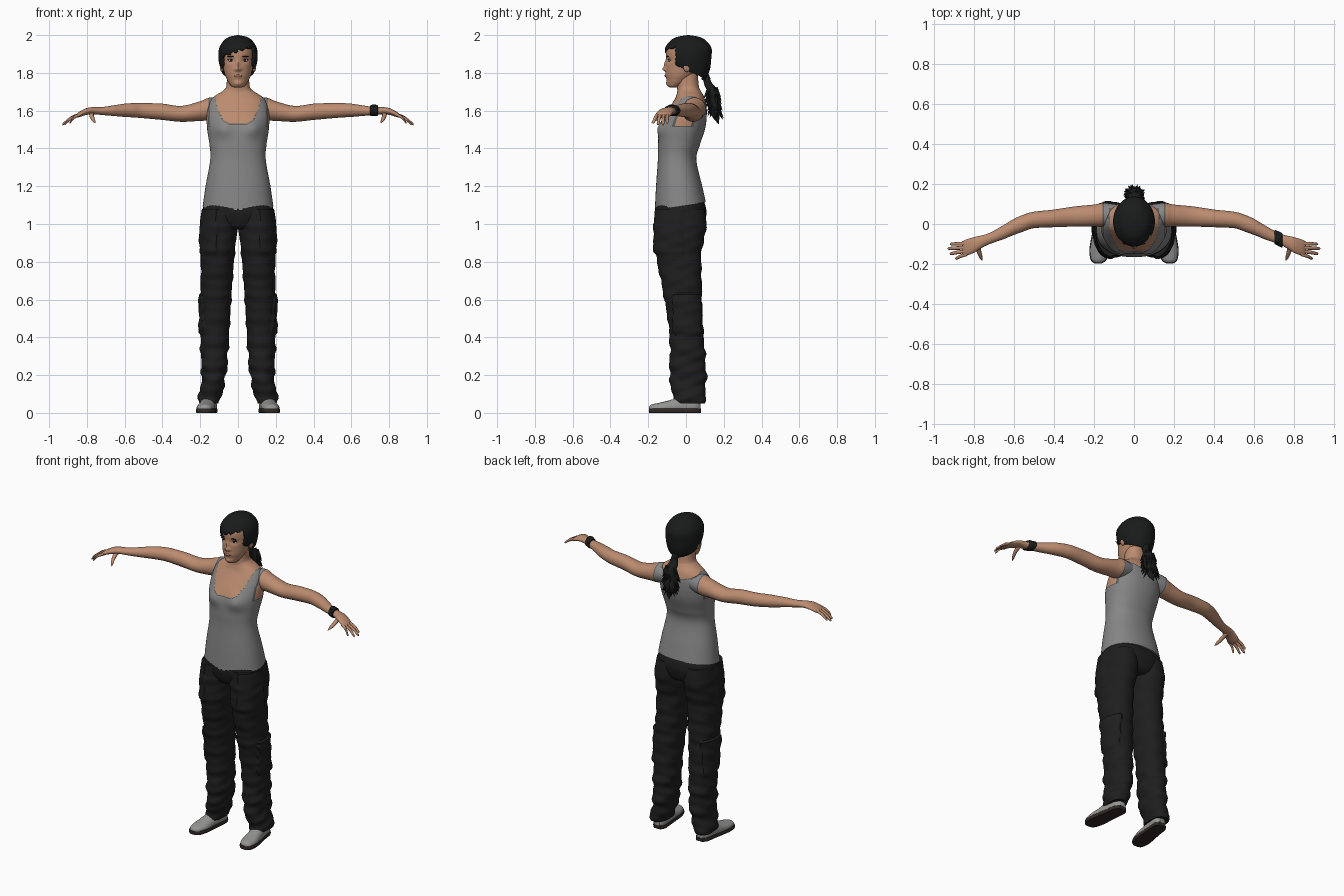
import bpy, bmesh, math, random
from mathutils import Vector, Matrix

if "Cube" in bpy.data.objects:
    bpy.data.objects.remove(bpy.data.objects["Cube"])
random.seed(4)


def material(name, r, g, b):
    m = bpy.data.materials.new(name)
    m.use_nodes = True
    m.diffuse_color = (r, g, b, 1)
    bsdf = next(n for n in m.node_tree.nodes if n.type == 'BSDF_PRINCIPLED')
    bsdf.inputs["Base Color"].default_value = (r, g, b, 1)
    bsdf.inputs["Roughness"].default_value = 0.8
    return m


skin = material("skin", .50, .26, .16)
grey = material("shirt grey", .24, .24, .24)
trim = material("shirt trim", .11, .11, .11)
cloth = material("trouser black", .013, .013, .013)
black = material("hair black", .010, .011, .011)
shoe_grey = material("shoe grey", .30, .30, .29)
sole_brown = material("sole dark", .03, .022, .018)
white = material("eye white", .55, .52, .48)
lip = material("lip", .36, .15, .10)


def finish(name, bm, mats, rule=None, mirror=False):
    bmesh.ops.recalc_face_normals(bm, faces=bm.faces)
    if rule:
        for f in bm.faces:
            f.material_index = rule(f.calc_center_median())
    mesh = bpy.data.meshes.new(name)
    bm.to_mesh(mesh)
    bm.free()
    for m in mats:
        mesh.materials.append(m)
    mesh.shade_smooth()
    mesh.set_sharp_from_angle(angle=0.8)
    ob = bpy.data.objects.new(name, mesh)
    bpy.context.collection.objects.link(ob)
    if mirror:
        ob.modifiers.new("mirror", 'MIRROR').use_axis[0] = True
    return ob


def spline(stations, steps):
    """Catmull-Rom resampling of the loft stations."""
    out = []
    last = len(stations) - 1
    for i in range(last):
        p = [stations[max(0, min(last, i + k))] for k in (-1, 0, 1, 2)]
        for s in range(steps):
            t = s / steps
            out.append([b + t * (c - a) / 2 + t * t * (2 * a - 5 * b + 4 * c - d) / 2
                        + t ** 3 * (3 * b - a - 3 * c + d) / 2 for a, b, c, d in zip(*p)])
    return out + [list(stations[-1])]


def loft(name, stations, mats, axis='z', n=32, steps=6, power=2, shape=None,
         rule=None, keep=None, mirror=False):
    """Oval rings along an axis: (position, centre, centre, radius, radius)."""
    bm = bmesh.new()
    rings = []
    for t, c1, c2, r1, r2 in spline(stations, steps):
        ring = []
        for k in range(n):
            a = math.tau * k / n
            u, v = (math.copysign(abs(w) ** (2 / power), w) for w in (math.cos(a), math.sin(a)))
            u, v = c1 + max(r1, .001) * u, c2 + max(r2, .001) * v
            co = Vector({'z': (u, v, t), 'x': (t, u, v), 'y': (u, t, v)}[axis])
            ring.append(bm.verts.new(shape(co) if shape else co))
        rings.append(ring)
    for lo, hi in zip(rings, rings[1:]):
        for k in range(n):
            j = (k + 1) % n
            bm.faces.new((lo[k], lo[j], hi[j], hi[k]))
    bm.faces.new(rings[0])
    bm.faces.new(rings[-1])
    if keep:
        gone = [f for f in bm.faces if not keep(f.calc_center_median())]
        bmesh.ops.delete(bm, geom=gone, context='FACES')
    return finish(name, bm, mats, rule, mirror)


def ball(name, centre, radii, mat, mirror=False):
    bm = bmesh.new()
    bmesh.ops.create_uvsphere(bm, u_segments=16, v_segments=10, radius=1)
    bm.transform(Matrix.Translation(centre) @ Matrix.Diagonal((*radii, 1)))
    return finish(name, bm, [mat], mirror=mirror)


def bump(co, centre, radii, push):
    d = sum(((a - b) / r) ** 2 for a, b, r in zip(co, centre, radii))
    return co + Vector(push) * math.exp(-d)


# Tank top and skin: scooped neck, shoulder straps, open armholes
def covered(p, m):
    x = abs(p.x)
    neck = 1.53 + .13 * (x / .12) ** 4 if p.y < .02 else 1.635 + .03 * (x / .12) ** 2
    scoop = x < .122 + m and p.z > neck - m
    return p.z < 1.52 - m or (x < .157 - m and not scoop)


def top_colour(p):
    return 1 if covered(p, .007) else 2 if covered(p, 0) else 0


def torso_shape(co):
    if co.y < -.04:
        for s in (-1, 1):
            co = bump(co, (s * .075, -.12, 1.505), (.05, .1, .045), (s * .004, -.02, 0))
    if co.z < 1.25:
        co.z += .15 * co.y * (1.25 - co.z) / .15
    return co


loft("torso", [
    (1.10, 0, -.03, .187, .135), (1.2, 0, -.037, .172, .122), (1.34, 0, -.047, .147, .102),
    (1.42, 0, -.037, .151, .111), (1.5, 0, -.02, .163, .12), (1.56, 0, -.006, .166, .115),
    (1.62, 0, .012, .16, .097), (1.66, 0, .02, .142, .08), (1.685, 0, .02, .112, .07),
    (1.705, 0, .016, .08, .062), (1.73, 0, .01, .062, .058), (1.80, 0, .005, .058, .057)],
    [skin, grey, trim], n=96, steps=10, power=2.2, shape=torso_shape, rule=top_colour)

# Arms and hands
loft("arm", [
    (.09, .04, 1.615, .058, .05), (.15, .045, 1.609, .06, .06), (.2, .042, 1.598, .055, .052),
    (.3, .037, 1.583, .05, .042), (.4, .028, 1.594, .044, .043), (.5, .02, 1.6, .041, .04),
    (.55, .005, 1.602, .042, .038), (.6, -.015, 1.602, .04, .035), (.66, -.045, 1.6, .034, .028),
    (.72, -.072, 1.598, .028, .021), (.76, -.088, 1.6, .031, .019), (.8, -.105, 1.596, .039, .018),
    (.84, -.118, 1.58, .04, .014), (.858, -.122, 1.57, .034, .008)],
    [skin, grey, trim], axis='x', n=48, steps=8, rule=top_colour, mirror=True)
for name, y0, x1, y1, z1 in [("ring", -.118, .93, -.122, 1.526), ("index", -.15, .893, -.172, 1.535),
                             ("middle", -.135, .92, -.148, 1.527), ("little", -.098, .918, -.1, 1.535)]:
    mid = (.84 + x1) / 2
    loft(name + "_finger", [
        (.83, y0, 1.582, .009, .009), (mid, (y0 + y1) / 2, (1.595 + z1) / 2, .009, .009),
        (x1 - .006, y1, z1 + .005, .007, .007), (x1, y1, z1, .001, .001)],
        [skin], axis='x', n=10, steps=4, mirror=True)
loft("thumb", [(-.09, .775, 1.592, .012, .012), (-.13, .775, 1.573, .012, .012),
               (-.165, .765, 1.55, .009, .009), (-.182, .757, 1.537, .002, .002)],
     [skin], axis='y', n=10, steps=4, mirror=True)
loft("wristband", [(.70, -.064, 1.6, .033, .026), (.705, -.066, 1.6, .036, .029),
                   (.735, -.08, 1.601, .037, .029), (.74, -.082, 1.601, .034, .026)],
     [black], axis='x', n=24, steps=3)
ball("watch_face", (.72, -.075, 1.625), (.018, .02, .008), black)


# Trousers with creases and raised cargo pockets
def leg_shape(co):
    x, y, z = co
    out = Vector((x - .12, y, 0)).normalized()
    crease = .003 * math.sin(z * 55 + y * 22 + x * 9) + .002 * math.sin(z * 97 - y * 40)
    if z < 1.0:
        co = co + out * crease * (1.5 if z < .35 else .8)
    side_pocket = .42 < z < .63 and -.068 < y < .075 and x > .13
    front_pocket = .85 < z < 1.09 and -.2 < y < -.02 and x > .11
    if side_pocket or front_pocket:
        co = co + out * (.012 if side_pocket and z > .58 else .009)
    return co


loft("trouser_leg", [
    (1.08, .095, -.03, .088, .128), (.98, .1, -.028, .096, .136), (.85, .107, -.04, .09, .122),
    (.7, .113, -.025, .084, .108), (.6, .117, -.015, .081, .1), (.45, .122, 0, .077, .091),
    (.3, .125, .008, .071, .094), (.2, .128, .01, .064, .098), (.12, .14, .014, .06, .09),
    (.075, .152, .015, .06, .087), (.05, .155, .015, .054, .082)],
    [cloth], n=64, steps=12, power=2.2, shape=leg_shape, mirror=True)
loft("trouser_seat", [(.97, 0, -.025, .09, .09), (.99, 0, -.026, .14, .118),
                      (1.05, 0, -.028, .184, .136), (1.1, 0, -.03, .183, .132),
                      (1.14, 0, -.033, .165, .115)], [cloth], n=48, steps=5, power=2.3)

# Shoes
shoe = [(-.195, .178, .022, .012, .01), (-.18, .177, .025, .034, .02), (-.13, .172, .026, .047, .03),
        (-.07, .165, .03, .045, .042), (-.02, .158, .035, .042, .055), (.05, .15, .035, .038, .05),
        (.078, .148, .03, .018, .03)]
loft("shoe", shoe, [shoe_grey], axis='y', shape=lambda c: Vector((c.x, c.y, max(c.z, .015))), mirror=True)
loft("shoe_sole", [(y * 1.01, x, .011, rx + .004, .04) for y, x, z, rx, rz in shoe], [sole_brown],
     axis='y', shape=lambda c: Vector((c.x, c.y, min(.022, max(c.z, 0)))), mirror=True)


# Head with modelled nose, brow, eye sockets, mouth and chin
def face_shape(co):
    if co.y > -.02:
        return co
    for s in (-1, 1):
        co = bump(co, (s * .037, -.1, 1.866), (.02, .05, .014), (0, .009, 0))
        co = bump(co, (s * .013, -.11, 1.818), (.009, .05, .008), (0, -.006, 0))
    co = bump(co, (0, -.11, 1.82), (.012, .05, .012), (0, -.016, 0))
    co = bump(co, (0, -.11, 1.845), (.009, .05, .02), (0, -.009, 0))
    co = bump(co, (0, -.11, 1.784), (.024, .05, .012), (0, -.005, 0))
    return bump(co, (0, -.1, 1.742), (.025, .05, .014), (0, -.008, 0))


loft("head", [
    (1.722, 0, -.068, .012, .012), (1.728, 0, -.064, .032, .028), (1.745, 0, -.05, .047, .048),
    (1.765, 0, -.038, .058, .064), (1.79, 0, -.026, .069, .08), (1.83, 0, -.005, .079, .102),
    (1.87, 0, .005, .084, .111), (1.92, 0, .01, .086, .114), (1.96, 0, .012, .072, .095),
    (1.985, 0, .012, .045, .06)], [skin], n=80, steps=8, shape=face_shape)
ball("ear", (.086, .005, 1.835), (.01, .02, .03), skin, True)
ball("eye", (.037, -.087, 1.866), (.016, .006, .0065), white, True)
ball("iris", (.037, -.0915, 1.866), (.0065, .003, .0062), black, True)
ball("eyelid_line", (.038, -.0895, 1.872), (.018, .005, .002), black, True)
ball("eyebrow", (.038, -.098, 1.887), (.02, .005, .0028), black, True)
ball("mouth", (0, -.1075, 1.784), (.022, .006, .007), lip)


# Hair: swept fringe, sides over the ears, tied tail with loose tips
def hair_area(p):
    fringe = 1.915 + .32 * p.x + .006 * math.sin(p.x * 170)
    return p.z > fringe or (p.y > -.055 and p.z > 1.838 - .45 * (p.y + .05))


hair = loft("hair_cap", [
    (1.76, 0, .055, .045, .045), (1.79, 0, .037, .078, .08), (1.83, 0, .022, .095, .107),
    (1.88, 0, .014, .104, .12), (1.93, 0, .012, .1, .123), (1.97, 0, .012, .076, .095),
    (1.99, 0, .012, .048, .06), (2.0, 0, .012, .004, .005)], [black], n=96, steps=10,
    keep=hair_area)
solid = hair.modifiers.new("thickness", 'SOLIDIFY')
solid.thickness, solid.offset = .014, -1

tail = [(1.81, 0, .085, .03, .03), (1.765, 0, .108, .02, .019), (1.71, .008, .138, .036, .03),
        (1.65, .004, .146, .042, .034), (1.59, 0, .157, .034, .026), (1.53, 0, .168, .003, .003)]
loft("pony_tail", tail, [black], n=20, steps=5,
     shape=lambda c: c + Vector((.004 * math.sin(c.z * 90), .004 * math.sin(c.z * 75), 0)))
ball("hair_tie", (0, .105, 1.77), (.024, .024, .012), black)
locks = bmesh.new()
for z, cx, cy, rx, ry in spline(tail[2:5], 9):
    for k in range(3):
        a = random.uniform(0, math.tau)
        out = Vector((math.cos(a) * rx, math.sin(a) * ry, 0))
        aim = (out.normalized() * .55 + Vector((0, 0, -1))).normalized()
        place = Matrix.Translation(Vector((cx, cy, z)) + out * .85 + aim * .015)
        bmesh.ops.create_cone(locks, segments=5, radius1=.011, radius2=.0005, depth=.055, cap_ends=True,
                              matrix=place @ aim.to_track_quat('Z', 'Y').to_matrix().to_4x4())
finish("loose_locks", locks, [black])
